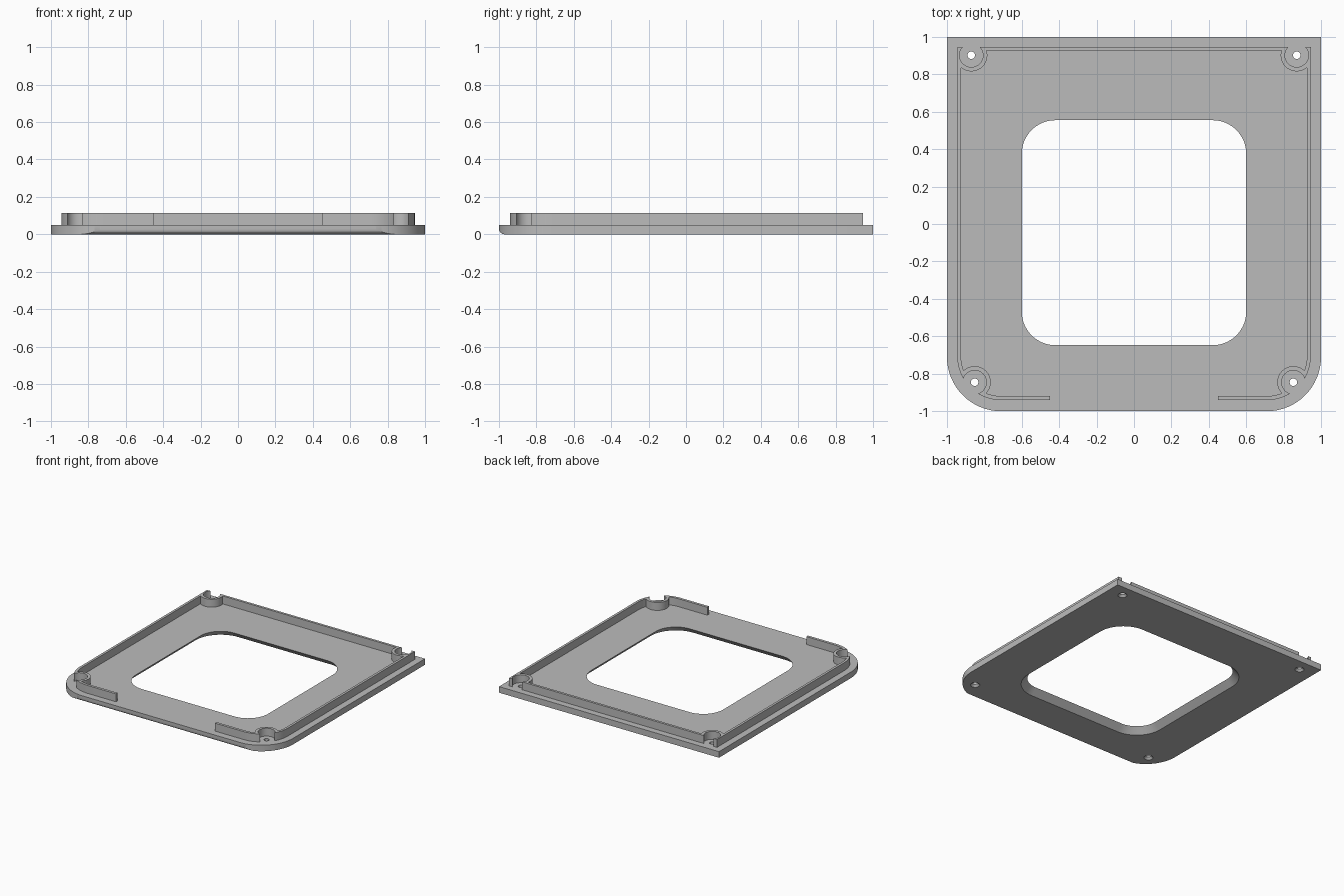
import bpy, bmesh, math

old = bpy.data.objects.get("Cube")
if old:
    bpy.data.objects.remove(old, do_unlink=True)

grey = bpy.data.materials.new("plain grey")
grey.use_nodes = True
GREY = (0.5, 0.5, 0.5, 1)
grey.diffuse_color = GREY
grey.node_tree.nodes["Principled BSDF"].inputs["Base Color"].default_value = GREY

TOP = 0.05       # plate thickness
RIM = 0.115      # top of the raised lip


def loft(name, rings):
    """Closed solid through matching rings of 3D points."""
    bm = bmesh.new()
    rows = [[bm.verts.new(p) for p in ring] for ring in rings]
    n = len(rows[0])
    for a, b in zip(rows, rows[1:]):
        for i in range(n):
            j = (i + 1) % n
            bm.faces.new((a[i], a[j], b[j], b[i]))
    bm.faces.new(rows[0][::-1])
    bm.faces.new(rows[-1])
    bmesh.ops.recalc_face_normals(bm, faces=bm.faces)
    mesh = bpy.data.meshes.new(name)
    bm.to_mesh(mesh)
    bm.free()
    mesh.materials.append(grey)
    ob = bpy.data.objects.new(name, mesh)
    bpy.context.collection.objects.link(ob)
    return ob


def outline(half, front, back, r_front, r_back, z, n=16):
    """Rounded rectangle; a zero radius gives a square corner."""
    corners = [(half, back, r_back, 0), (-half, back, r_back, 90),
               (-half, front, r_front, 180), (half, front, r_front, 270)]
    pts = []
    for x, y, r, start in corners:
        cx, cy = x - math.copysign(r, x), y - math.copysign(r, y)
        for k in range(n + 1 if r else 1):
            a = math.radians(start + 90 * k / n)
            pts.append((cx + r * math.cos(a), cy + r * math.sin(a), z))
    return pts


def turned(name, centre, profile, n=40):
    """Round solid from (radius, z) pairs."""
    return loft(name, [[(centre[0] + r * math.cos(math.tau * k / n),
                         centre[1] + r * math.sin(math.tau * k / n), z)
                        for k in range(n)] for r, z in profile])


def combine(target, tool, operation="DIFFERENCE"):
    mod = target.modifiers.new("cut", "BOOLEAN")
    mod.object, mod.operation, mod.solver = tool, operation, "EXACT"
    bpy.context.view_layer.update()
    graph = bpy.context.evaluated_depsgraph_get()
    mesh = bpy.data.meshes.new_from_object(target.evaluated_get(graph))
    target.modifiers.clear()
    target.data = mesh
    bpy.data.objects.remove(tool, do_unlink=True)


screws = [(s * x, y) for s in (-1, 1) for x, y in ((0.87, 0.902), (0.852, -0.846))]

# Plate: slab with a rounded lower front edge, trimmed to rounded front corners
R = 0.03
side = [(1, 0), (1, TOP), (-1, TOP)]
side += [(-1 + R - R * math.cos(a), R - R * math.sin(a))
         for a in (math.pi / 2 * k / 8 for k in range(9))]
plate = loft("base_plate", [[(x, y, z) for y, z in side] for x in (-1.1, 1.1)])
combine(plate, loft("trim", [outline(1, -1.001, 1.1, 0.29, 0, z) for z in (-0.1, 0.2)]),
        "INTERSECT")

# Window flaring out towards the underside
flare = [(-0.01, 0.057), (TOP, 0), (0.1, 0)]
combine(plate, loft("window", [outline(0.6 + d, -0.648 - d, 0.555 + d, 0.18 + d, 0.18 + d, z)
                               for z, d in flare]))

# Countersunk screw holes
for c in screws:
    combine(plate, turned("hole", c, [(0.044, -0.01), (0.02, 0.017), (0.02, 0.1)]))

# Raised lip: thin wall that wraps around each screw recess
lip = loft("raised_lip", [outline(0.945, -0.942, 0.947, 0.235, 0, z) for z in (TOP, RIM)])
inside = loft("inside", [outline(0.925, -0.92, 0.927, 0.213, 0, z) for z in (0, 0.2)])
for c in screws:
    combine(inside, turned("post", c, [(0.086, -0.1), (0.086, 0.3)]))
combine(lip, inside)
for c in screws:
    combine(lip, turned("recess", c, [(0.063, -0.1), (0.063, 0.3)]))

# Opening in the front of the lip
combine(lip, loft("gap", [outline(0.45, -1.1, -0.8, 0, 0, z) for z in (0, 0.2)]))

for ob in (plate, lip):
    bpy.ops.object.select_all(action="DESELECT")
    ob.select_set(True)
    bpy.context.view_layer.objects.active = ob
    bpy.ops.object.shade_smooth_by_angle(angle=math.radians(30))
